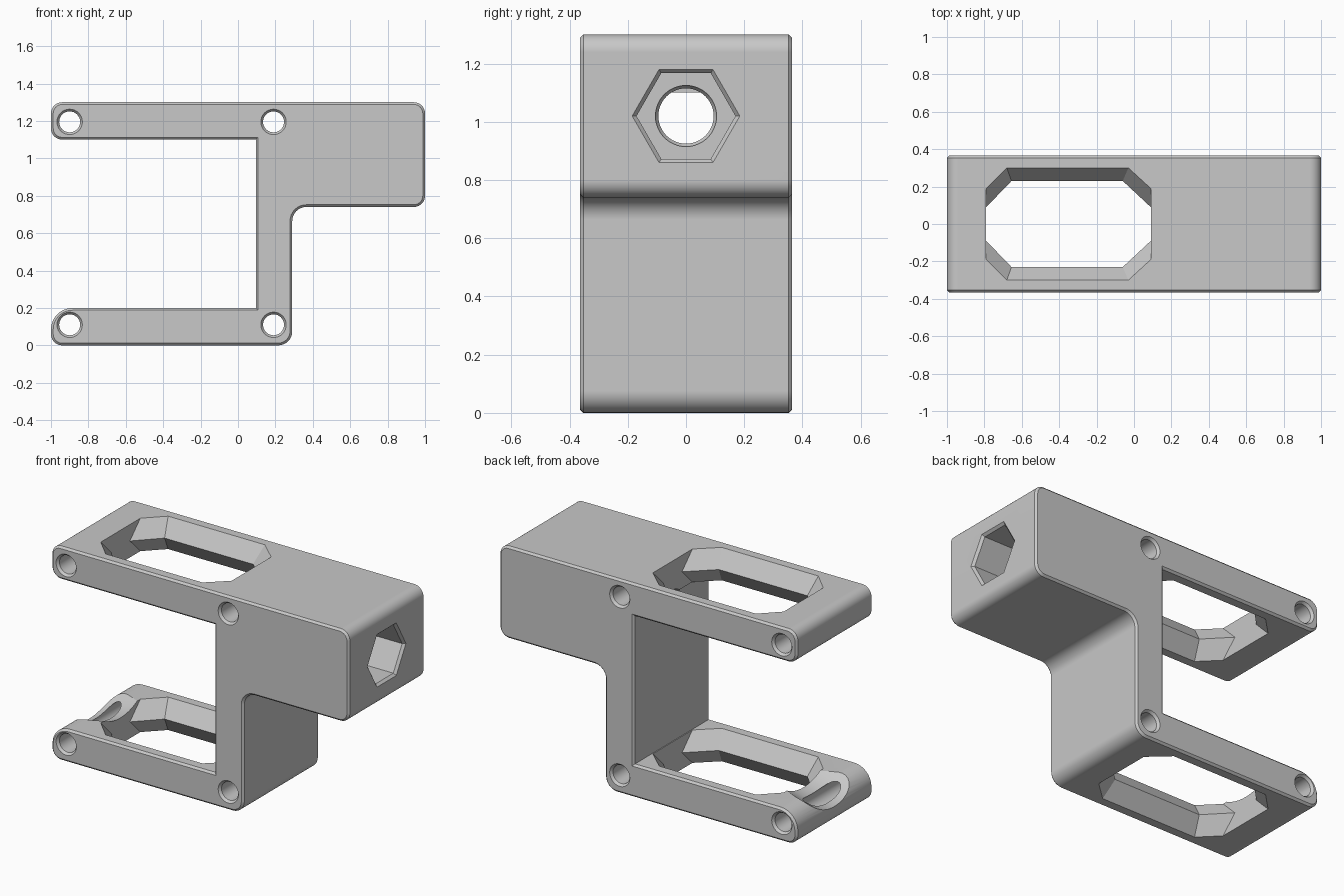
import bpy, bmesh
from math import sin, cos, pi, radians
from mathutils import Vector

cube = bpy.data.objects.get("Cube")
if cube:
    bpy.data.objects.remove(cube, do_unlink=True)

HALF = 0.365      # half of the depth
BAR = 0.2         # thickness of both arms
TOP = 1.3

grey = bpy.data.materials.new("plain grey")
grey.use_nodes = True
colour = (0.58, 0.58, 0.58, 1)
grey.diffuse_color = colour
grey.node_tree.nodes["Principled BSDF"].inputs["Base Color"].default_value = colour


def make_object(name, bm):
    bmesh.ops.recalc_face_normals(bm, faces=bm.faces)
    mesh = bpy.data.meshes.new(name)
    bm.to_mesh(mesh)
    bm.free()
    mesh.materials.append(grey)
    obj = bpy.data.objects.new(name, mesh)
    bpy.context.collection.objects.link(obj)
    return obj


def loft(name, rings):
    """Closed solid through rings of equal point count."""
    bm = bmesh.new()
    rows = [[bm.verts.new(p) for p in ring] for ring in rings]
    n = len(rows[0])
    for a, b in zip(rows, rows[1:]):
        for i in range(n):
            j = (i + 1) % n
            bm.faces.new((a[i], a[j], b[j], b[i]))
    bm.faces.new(rows[0])
    bm.faces.new(rows[-1])
    return make_object(name, bm)


def circle(r, n):
    return [(r * cos(2 * pi * i / n), r * sin(2 * pi * i / n)) for i in range(n)]


def rounded(corners, steps=8):
    """Outline from (x, z, radius) corners, each rounded by a smooth arc."""
    out = []
    for i, (x, z, r) in enumerate(corners):
        p = Vector((x, z))
        if not r:
            out.append(p)
            continue
        before = (Vector(corners[i - 1][:2]) - p).normalized()
        after = (Vector(corners[(i + 1) % len(corners)][:2]) - p).normalized()
        centre = p + (before + after) * r
        for k in range(steps + 1):
            a = pi / 2 * k / steps
            out.append(centre - after * r * cos(a) - before * r * sin(a))
    return out


# Stepped bracket body: side outline pushed through the depth
outline = rounded([
    (-1, 0, 0.06), (0.29, 0, 0.075), (0.29, 0.74, 0.075), (1, 0.74, 0.06),
    (1, TOP, 0.06), (-1, TOP, 0.06), (-1, TOP - BAR, 0.06),
    (0.095, TOP - BAR, 0), (0.095, BAR, 0), (-1, BAR, 0.115)])
bm = bmesh.new()
face = bm.faces.new([bm.verts.new((p.x, -HALF, p.y)) for p in outline])
grown = bmesh.ops.extrude_face_region(bm, geom=[face])["geom"]
bmesh.ops.translate(bm, vec=(0, 2 * HALF, 0),
                    verts=[v for v in grown if isinstance(v, bmesh.types.BMVert)])
rim = [e for e in bm.edges if abs(e.verts[0].co.y - e.verts[1].co.y) < 1e-5]
bmesh.ops.bevel(bm, geom=rim, offset=0.012, segments=1, affect='EDGES')
body = make_object("bracket_body", bm)

cutters = []

# Four countersunk pin holes through the depth
for x in (-0.9, 0.19):
    for z in (0.11, 1.195):
        stations = [(-0.4, 0.068), (-HALF, 0.068), (-0.35, 0.056),
                    (0.35, 0.056), (HALF, 0.068), (0.4, 0.068)]
        cutters.append(loft("pin_hole", [
            [(x + u, y, z + v) for u, v in circle(r, 32)] for y, r in stations]))


# Waisted eight-sided windows in both arms
def octagon(x0, x1, y_long, y_end, z):
    half = [(-0.79, y_end), (x0, y_long), (x1, y_long), (0.09, y_end)]
    return [(x, y, z) for x, y in half] + [(x, -y, z) for x, y in reversed(half)]


for mid in (BAR / 2, TOP - BAR / 2):
    rings = []
    for dz in (-0.13, -0.1, 0, 0.1, 0.13):
        size = (-0.68, -0.03, 0.3, 0.19) if dz else (-0.655, -0.06, 0.23, 0.09)
        rings.append(octagon(*size, mid + dz))
    cutters.append(loft("arm_window", rings))

# Hexagonal pocket with a chamfered mouth, then the round bore behind it
BORE_Z = 1.02
for name, sides, stations in (
        ("hex_pocket", 6, [(1.05, 0.185), (1, 0.185), (0.985, 0.17), (0.3, 0.17)]),
        ("bolt_bore", 48, [(0.35, 0.105), (0.285, 0.105), (0.27, 0.095),
                           (0.11, 0.095), (0.085, 0.105)])):
    cutters.append(loft(name, [
        [(x, u, BORE_Z + v) for u, v in circle(r, sides)] for x, r in stations]))

# Sloping scoop over the tip of the lower arm
R = 0.33
cutters.append(loft("tip_scoop", [
    [(x, u, floor + R + v) for u, v in circle(R, 96)]
    for x, floor in ((-1.1, 0.07), (-0.7, 0.185))]))

# Cut everything and drop the cutters
bpy.context.view_layer.objects.active = body
for cutter in cutters:
    mod = body.modifiers.new("cut", 'BOOLEAN')
    mod.operation = 'DIFFERENCE'
    mod.solver = 'EXACT'
    mod.object = cutter
    bpy.ops.object.modifier_apply(modifier=mod.name)
    bpy.data.objects.remove(cutter, do_unlink=True)

bpy.ops.object.select_all(action='DESELECT')
body.select_set(True)
bpy.ops.object.shade_smooth_by_angle(angle=radians(30))
body.modifiers.new("even_shading", 'WEIGHTED_NORMAL').keep_sharp = True
